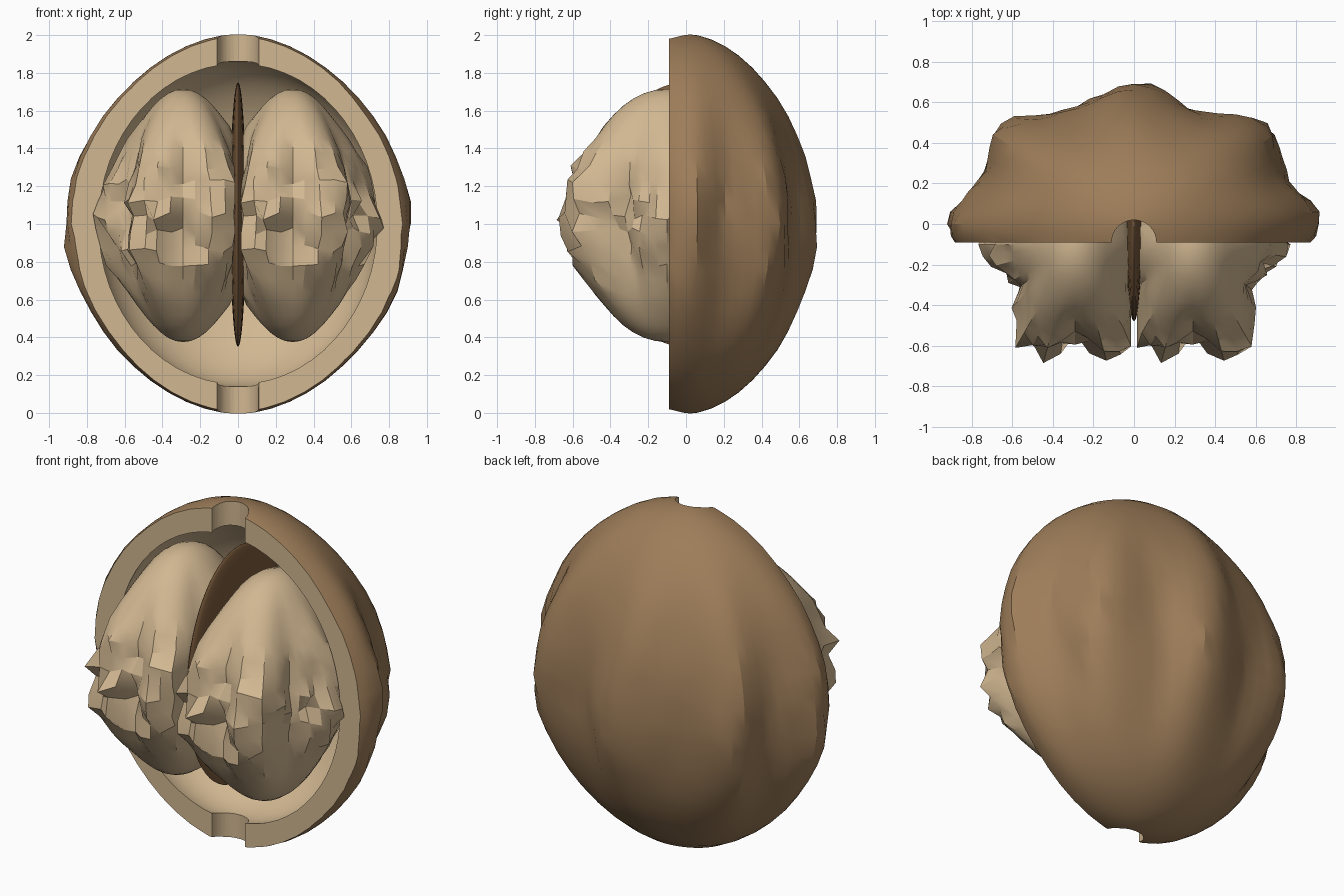
import bpy, bmesh, math, random
from mathutils import Vector, noise

cube = bpy.data.objects.get("Cube")
if cube:
    bpy.data.objects.remove(cube, do_unlink=True)


def material(name, rgb):
    m = bpy.data.materials.new(name)
    m.use_nodes = True
    m.diffuse_color = (*rgb, 1)
    bsdf = m.node_tree.nodes["Principled BSDF"]
    bsdf.inputs["Base Color"].default_value = (*rgb, 1)
    bsdf.inputs["Roughness"].default_value = 0.8
    return m


SHELL = material("shell brown", (0.34, 0.205, 0.10))
FLESH = material("pale tan", (0.64, 0.475, 0.285))
SEPTUM = material("dark brown", (0.20, 0.105, 0.045))


def finish(name, bm, mats, index=0):
    """Turn a bmesh into a named object with its materials."""
    me = bpy.data.meshes.new(name)
    bmesh.ops.recalc_face_normals(bm, faces=bm.faces)
    for f in bm.faces:
        f.material_index = index
    bm.to_mesh(me)
    bm.free()
    for m in mats:
        me.materials.append(m)
    ob = bpy.data.objects.new(name, me)
    bpy.context.collection.objects.link(ob)
    return ob


def blob(name, segments, rings, shape, mats, index=0):
    """A sphere whose points are moved by a shape function."""
    bm = bmesh.new()
    bmesh.ops.create_uvsphere(bm, u_segments=segments, v_segments=rings, radius=1)
    for v in bm.verts:
        v.co = shape(v.co.copy())
    return finish(name, bm, mats, index)


def ellipsoid(centre, radii):
    return lambda p: Vector(c + r * q for c, r, q in zip(centre, radii, p))


def smooth(ob, degrees):
    bpy.ops.object.select_all(action='DESELECT')
    ob.select_set(True)
    bpy.context.view_layer.objects.active = ob
    bpy.ops.object.shade_smooth_by_angle(angle=math.radians(degrees))


CUT_Y = -0.09
PAIR = [SHELL, FLESH]


# Shell: ridged ellipsoid, ridges strongest around the middle
def shell_shape(p):
    c = math.hypot(p.x, p.y)
    t = math.atan2(p.x, p.y)
    w = c ** 4
    grow = 1 + 0.065 * w * math.cos(8 * t + 0.25 * math.sin(3 * p.z))
    grow += 0.035 * w * noise.noise(Vector((5 * p.x, 5 * p.y, 2 * p.z)))
    grow += random.uniform(-0.012, 0.012) * c ** 14
    k = grow * c ** 0.1
    return Vector((0.86 * p.x * k, 0.65 * p.y * k, 1 + 1.006 * p.z))


random.seed(4)
shell = blob("half_shell", 72, 26, shell_shape, PAIR)

# Cutters: hollow, open front, and the stem holes at both ends
hollow = blob("hollow_cutter", 64, 32,
              ellipsoid((0, 0, 1), (0.75, 0.5, 0.862)), PAIR, 1)
bm = bmesh.new()
bmesh.ops.create_cube(bm, size=3)
bmesh.ops.translate(bm, verts=bm.verts, vec=(0, CUT_Y - 1.5, 1))
front = finish("front_cutter", bm, PAIR, 1)
bm = bmesh.new()
bmesh.ops.create_cone(bm, cap_ends=True, segments=32, radius1=0.11, radius2=0.11, depth=3)
bmesh.ops.translate(bm, verts=bm.verts, vec=(0, CUT_Y, 1))
stem = finish("stem_cutter", bm, PAIR, 1)

bpy.context.view_layer.objects.active = shell
for cutter in (hollow, front, stem):
    cutter.hide_render = True
    mod = shell.modifiers.new(cutter.name, 'BOOLEAN')
    mod.operation = 'DIFFERENCE'
    mod.solver = 'EXACT'
    mod.object = cutter
    bpy.ops.object.modifier_apply(modifier=mod.name)
    bpy.data.objects.remove(cutter, do_unlink=True)
smooth(shell, 25)

# Kernel lobes: radius by angle from the front, giving deep folds at the middle
FOLDS = [(0, 0.46), (16, 0.58), (31, 0.57), (39, 0.46), (54, 0.34),
         (72, 0.39), (90, 0.45), (110, 0.40), (180, 0.34)]


def fold_radius(deg):
    for (a, ra), (b, rb) in zip(FOLDS, FOLDS[1:]):
        if deg <= b:
            return ra + (rb - ra) * (deg - a) / (b - a)
    return FOLDS[-1][1]


def lobe_shape(side):
    def shape(p):
        c = math.hypot(p.x, p.y)
        t = math.atan2(p.x, -p.y)
        w = c ** 4
        plain = 1 / math.hypot(math.sin(t) / 0.31, math.cos(t) / 0.47)
        r = plain + (fold_radius(abs(math.degrees(t))) - plain) * w
        r *= c * (1 + 0.12 * w * noise.noise(4 * p) + random.uniform(-0.09, 0.09) * c ** 9)
        x = side * 0.29 + r * math.sin(t)
        x = side * max(side * x, 0.015)
        z = 1.045 + 0.67 * p.z + random.uniform(-0.025, 0.025) * c ** 9
        return Vector((x, -0.1 - r * math.cos(t), z))
    return shape


for side, name in ((1, "left_kernel"), (-1, "right_kernel")):
    random.seed(11)
    smooth(blob(name, 48, 24, lobe_shape(side), [FLESH]), 28)

# Thin dividing wall between the lobes
septum = blob("septum", 32, 32, ellipsoid((0, 0, 1.05), (0.042, 0.48, 0.70)), [SEPTUM])
smooth(septum, 40)
